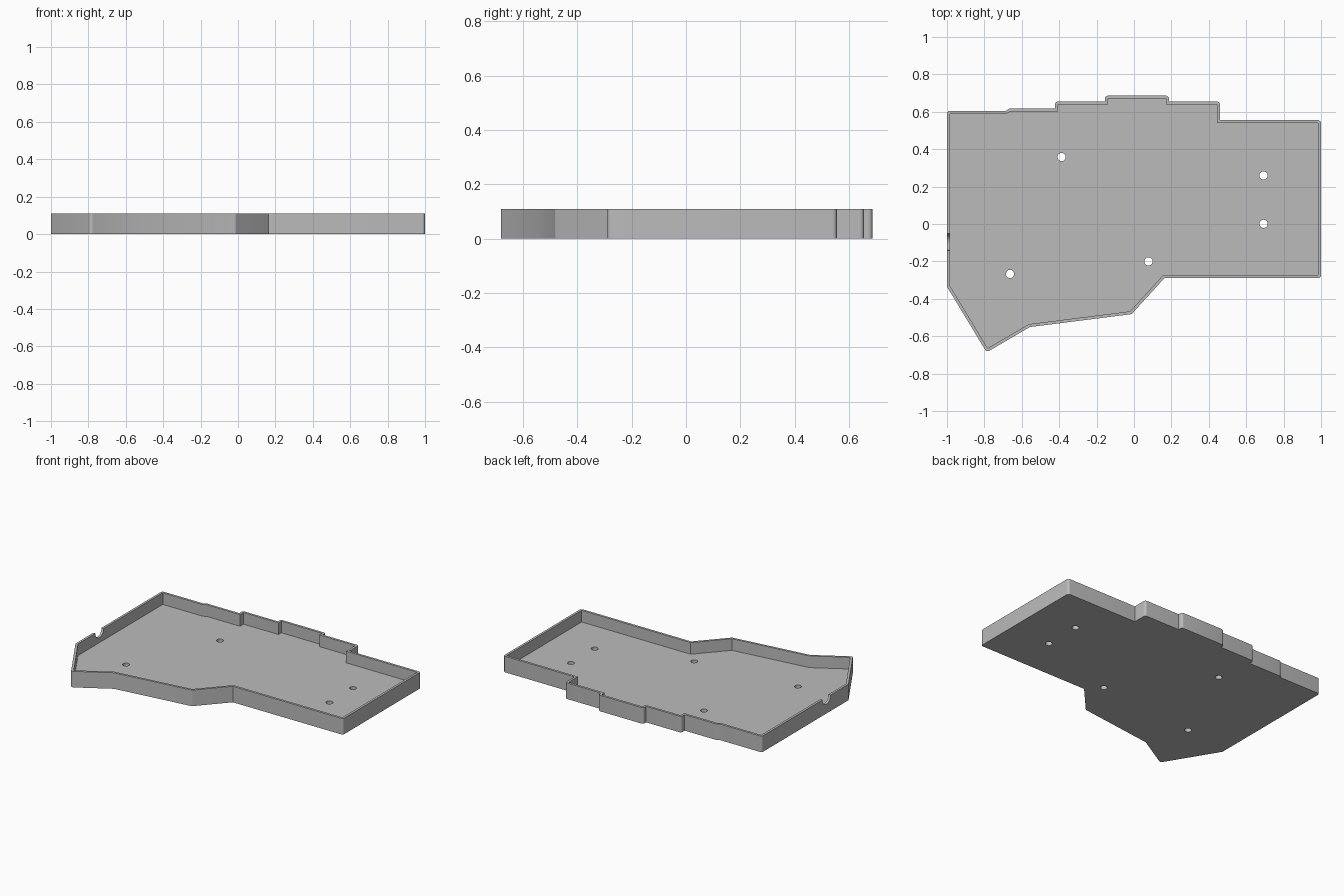
import bpy, bmesh, math
from mathutils import Vector

if "Cube" in bpy.data.objects:
    bpy.data.objects.remove(bpy.data.objects["Cube"], do_unlink=True)

HEIGHT, FLOOR, WALL = 0.11, 0.03, 0.016

grey = bpy.data.materials.new("mid grey plastic")
grey.use_nodes = True
grey.diffuse_color = (0.5, 0.5, 0.5, 1)
grey.node_tree.nodes["Principled BSDF"].inputs["Base Color"].default_value = (0.5, 0.5, 0.5, 1)

# Outer footprint, clockwise from the rear corner
footprint = [Vector(p) for p in [
    (-1, .605), (-.685, .605), (-.667, .617), (-.422, .617), (-.422, .655),
    (-.155, .655), (-.155, .686), (.187, .686), (.187, .655), (.459, .655),
    (.459, .555), (1, .555), (1, -.289), (.163, -.289), (-.013, -.482),
    (-.557, -.551), (-.788, -.686), (-1, -.335)]]
footprint.reverse()


def outlines(points, wall):
    """Sharp inner outline, and outer outline with rounded convex corners."""
    inner, outer = [], []
    for i, p in enumerate(points):
        a = (p - points[i - 1]).normalized()
        b = (points[(i + 1) % len(points)] - p).normalized()
        na, nb = Vector((a.y, -a.x)), Vector((b.y, -b.x))
        q = p - (na + nb) * wall / (1 + na.dot(nb))
        inner.append(q)
        turn = math.atan2(a.x * b.y - a.y * b.x, a.dot(b))
        if turn > 0:
            start = math.atan2(na.y, na.x)
            steps = max(1, round(turn / math.radians(15)))
            for k in range(steps + 1):
                t = start + turn * k / steps
                outer.append(q + Vector((math.cos(t), math.sin(t))) * wall)
        else:
            outer.append(p)
    return inner, outer


def prism(name, points, z0, z1):
    bm = bmesh.new()
    base = bm.faces.new([bm.verts.new((p.x, p.y, z0)) for p in points])
    top = bmesh.ops.extrude_face_region(bm, geom=[base])
    verts = [v for v in top["geom"] if isinstance(v, bmesh.types.BMVert)]
    bmesh.ops.translate(bm, verts=verts, vec=(0, 0, z1 - z0))
    bmesh.ops.recalc_face_normals(bm, faces=bm.faces)
    mesh = bpy.data.meshes.new(name)
    bm.to_mesh(mesh)
    bm.free()
    mesh.materials.append(grey)
    obj = bpy.data.objects.new(name, mesh)
    bpy.context.collection.objects.link(obj)
    return obj


def cylinder(name, loc, radius, depth, rot=(0, 0, 0)):
    bpy.ops.mesh.primitive_cylinder_add(vertices=32, radius=radius, depth=depth,
                                        location=loc, rotation=rot)
    obj = bpy.context.object
    obj.name = name
    obj.data.materials.append(grey)
    return obj


inner, outer = outlines(footprint, WALL)
tray = prism("case_tray", outer, 0, HEIGHT)

# Cavity, screw holes and the cable notch in the right wall
cutters = [prism("cavity_cutter", inner, FLOOR, HEIGHT + 0.1)]
for x, y in [(-.387, .358), (.693, .259), (.693, .001), (.078, -.2), (-.663, -.267)]:
    cutters.append(cylinder("screw_hole_cutter", (x, y, 0), 0.022, 0.2))
cutters.append(cylinder("cable_notch_cutter", (-1, -.097, HEIGHT), 0.045, 0.1,
                        (0, math.pi / 2, 0)))

bpy.ops.object.select_all(action='DESELECT')
bpy.context.view_layer.objects.active = tray
tray.select_set(True)
for cutter in cutters:
    cutter.hide_render = True
    mod = tray.modifiers.new("cut", 'BOOLEAN')
    mod.operation, mod.solver, mod.object = 'DIFFERENCE', 'EXACT', cutter
    bpy.ops.object.modifier_apply(modifier=mod.name)
    bpy.data.objects.remove(cutter, do_unlink=True)

bpy.ops.object.shade_smooth_by_angle(angle=math.radians(30))
